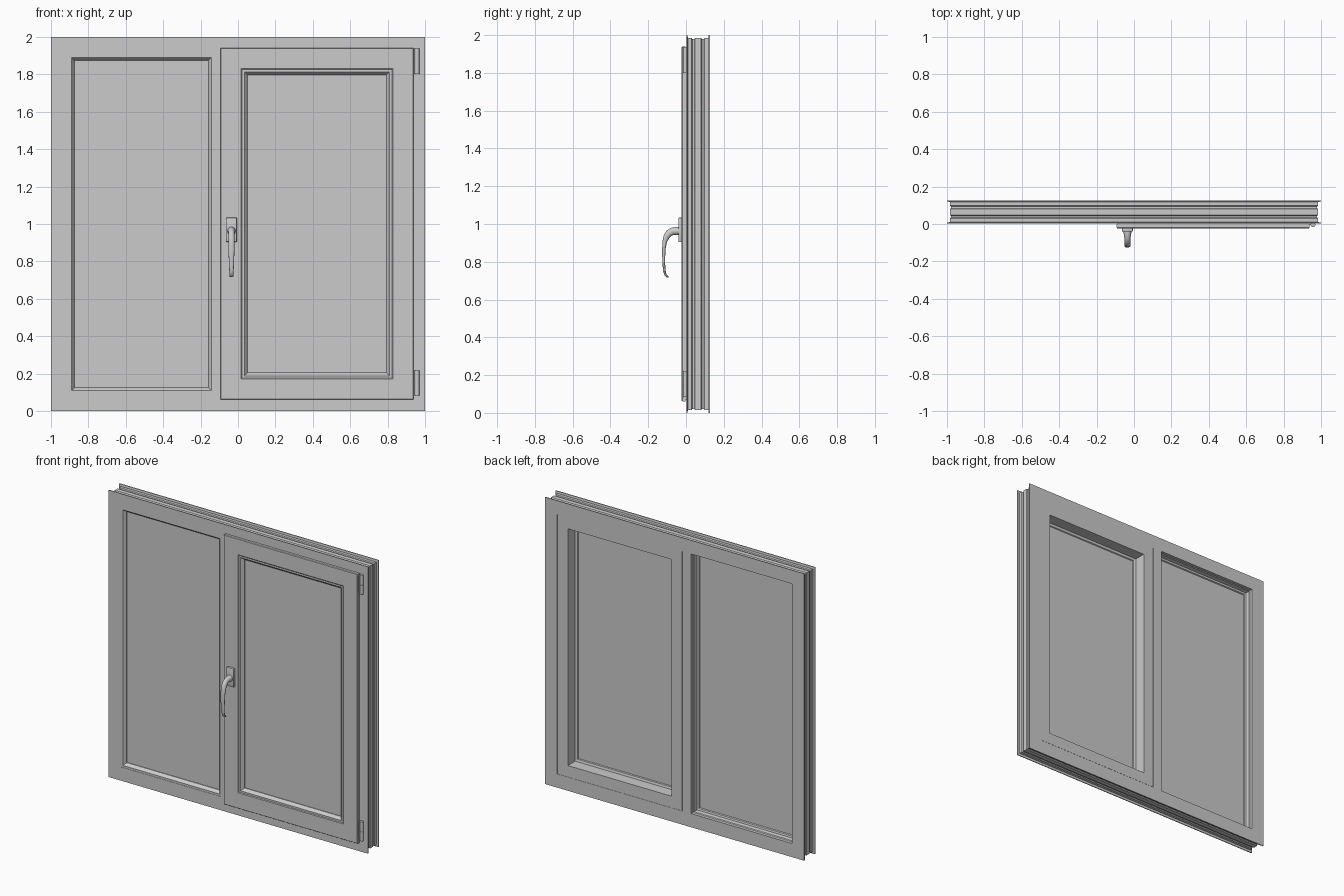
import bpy, bmesh, math
from mathutils import Vector

if "Cube" in bpy.data.objects:
    bpy.data.objects.remove(bpy.data.objects["Cube"])


def finish(bm, name):
    bmesh.ops.recalc_face_normals(bm, faces=bm.faces)
    me = bpy.data.meshes.new(name)
    bm.to_mesh(me)
    bm.free()
    ob = bpy.data.objects.new(name, me)
    bpy.context.scene.collection.objects.link(ob)
    return ob


def smooth(ob, deg=35):
    bpy.ops.object.select_all(action='DESELECT')
    bpy.context.view_layer.objects.active = ob
    ob.select_set(True)
    bpy.ops.object.shade_smooth_by_angle(angle=math.radians(deg))


def ring(name, rect, profile):
    """Mitred rectangular frame: profile points are (inset from rect, y)."""
    x0, x1, z0, z1 = rect
    bm = bmesh.new()
    loops = []
    for d, y in profile:
        loops.append([bm.verts.new(c) for c in (
            (x0 + d, y, z0 + d), (x1 - d, y, z0 + d),
            (x1 - d, y, z1 - d), (x0 + d, y, z1 - d))])
    for i, a in enumerate(loops):
        b = loops[(i + 1) % len(loops)]
        for k in range(4):
            m = (k + 1) % 4
            bm.faces.new((a[k], a[m], b[m], b[k]))
    return finish(bm, name)


def box(name, x, y, z, bevel=0.0):
    bm = bmesh.new()
    bmesh.ops.create_cube(bm, size=1)
    for v in bm.verts:
        v.co = [a[0] if c < 0 else a[1] for a, c in zip((x, y, z), v.co)]
    if bevel:
        bmesh.ops.bevel(bm, geom=bm.edges[:], offset=bevel, segments=2,
                        profile=0.5, affect='EDGES')
    return finish(bm, name)


def cylinder(name, x, y, z0, z1, r):
    bm = bmesh.new()
    bmesh.ops.create_cone(bm, cap_ends=True, segments=20, radius1=r, radius2=r, depth=z1 - z0)
    bmesh.ops.translate(bm, vec=(x, y, (z0 + z1) / 2), verts=bm.verts)
    ob = finish(bm, name)
    smooth(ob)
    return ob


F, B = 0.002, 0.126   # front and back planes of the outer frame

# Outer frame with flanges and a grooved outer channel
ring("outer_frame", (-1, 1, 0, 2), [
    (0, F), (0.095, F), (0.095, B), (0, B), (0, B - 0.006), (0.015, B - 0.008),
    (0.015, 0.098), (0.021, 0.094), (0.021, 0.084), (0.015, 0.08),
    (0.015, 0.048), (0.021, 0.044), (0.021, 0.034), (0.015, 0.03),
    (0.015, F + 0.008), (0, F + 0.006)])

# Mullion between the fixed pane and the sash
box("mullion", (-0.128, -0.062), (F, B), (0.095, 1.905))

# Fixed pane: bead, glass and rear stepped stop
fixed = (-0.905, -0.128, 0.095, 1.905)
ring("fixed_glazing_bead", fixed, [
    (0, 0.004), (0.014, 0.004), (0.018, 0.007), (0.030, 0.024), (0.030, 0.03), (0, 0.03)])
box("fixed_glass", (-0.905, -0.128), (0.029, 0.063), (0.095, 1.905))
ring("fixed_rear_stop", fixed, [
    (0, 0.063), (0.024, 0.063), (0.020, 0.07), (0.008, 0.073), (0.005, 0.1), (0, 0.105)])

# Opening sash: overlapping front flange, body flush with the frame back
sash = (-0.093, 0.938, 0.061, 1.941)
ring("sash_frame", sash, [
    (0, -0.003), (0, -0.019), (0.003, -0.023), (0.110, -0.023), (0.115, -0.019),
    (0.115, B), (0.035, B), (0.035, -0.003)])
ring("sash_gasket", sash, [
    (0.006, -0.004), (0.012, -0.004), (0.012, F), (0.006, F)])
ring("sash_glazing_bead", sash, [
    (0.114, -0.019), (0.127, -0.019), (0.131, -0.016), (0.144, 0.0), (0.144, 0.006), (0.114, 0.006)])
box("sash_glass", (0.021, 0.824), (0.005, 0.036), (0.175, 1.827))
ring("sash_rear_gasket", sash, [
    (0.114, 0.036), (0.135, 0.036), (0.131, 0.042), (0.114, 0.046)])

# Hinges on the right edge
for label, z0 in (("lower", 0.083), ("upper", 1.802)):
    cylinder(label + "_hinge_pin", 0.957, -0.004, z0 + 0.003, z0 + 0.133, 0.0105)
    for k, (a, b) in enumerate(((0, 0.065), (0.068, 0.135))):
        cylinder(f"{label}_hinge_barrel_{k + 1}", 0.957, -0.004, z0 + a, z0 + b, 0.0125)
    box(label + "_hinge_leaf", (0.930, 0.957), (-0.006, F), (z0 + 0.01, z0 + 0.125))

# Handle: back plate, collar and swept lever
HX = -0.035
smooth(box("handle_plate", (HX - 0.029, HX + 0.029), (-0.040, -0.022), (0.904, 1.034), 0.004))

# Lever stations: y, z, half thickness, half width
stations = [(-0.038, 0.963, 0.022, 0.022), (-0.052, 0.963, 0.021, 0.020),
            (-0.072, 0.961, 0.020, 0.017), (-0.090, 0.951, 0.019, 0.017),
            (-0.104, 0.932, 0.016, 0.017), (-0.113, 0.905, 0.012, 0.017),
            (-0.117, 0.870, 0.009, 0.016), (-0.118, 0.830, 0.008, 0.015),
            (-0.117, 0.785, 0.007, 0.013), (-0.115, 0.755, 0.007, 0.012),
            (-0.110, 0.735, 0.006, 0.011), (-0.102, 0.724, 0.006, 0.011),
            (-0.093, 0.719, 0.004, 0.010)]
bm = bmesh.new()
loops, N = [], 20
for i, (y, z, t, w) in enumerate(stations):
    a, b = stations[max(i - 1, 0)], stations[min(i + 1, len(stations) - 1)]
    tan = Vector((0, b[0] - a[0], b[1] - a[1])).normalized()
    nor = Vector((0, -tan.z, tan.y))
    loop = []
    for k in range(N):
        ang = 2 * math.pi * k / N
        co = Vector((HX, y, z)) + nor * (t * math.sin(ang)) + Vector((w * math.cos(ang), 0, 0))
        loop.append(bm.verts.new(co))
    loops.append(loop)
for a, b in zip(loops, loops[1:]):
    for k in range(N):
        m = (k + 1) % N
        bm.faces.new((a[k], a[m], b[m], b[k]))
bm.faces.new(loops[0])
bm.faces.new(loops[-1])
smooth(finish(bm, "handle_lever"), 50)
